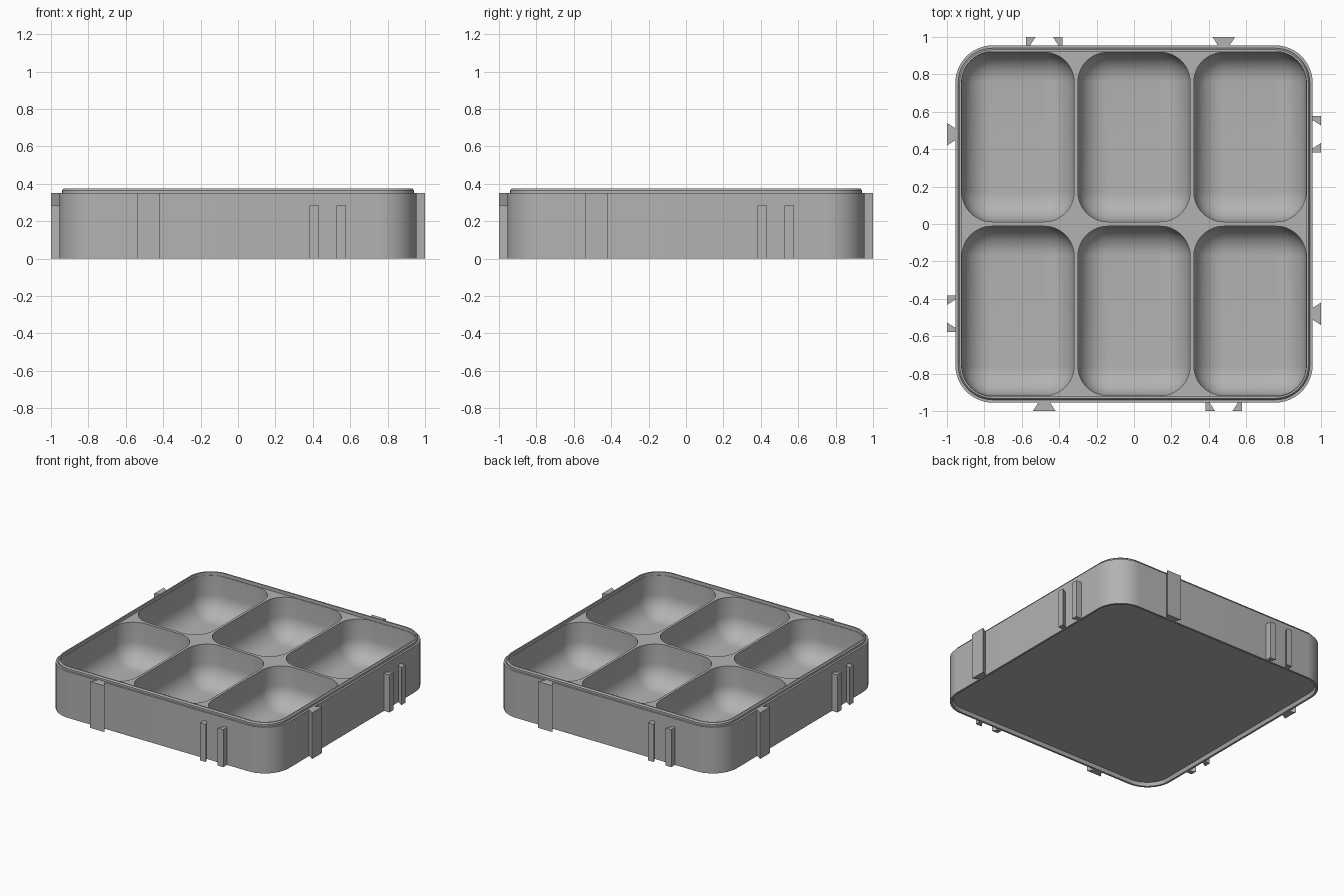
import bpy
import bmesh
from math import sin, cos, pi
from mathutils import Matrix, Vector

if "Cube" in bpy.data.objects:
    bpy.data.objects.remove(bpy.data.objects["Cube"], do_unlink=True)

grey = bpy.data.materials.new("plain grey")
grey.use_nodes = True
colour = (0.45, 0.45, 0.45, 1)
grey.diffuse_color = colour
grey.node_tree.nodes["Principled BSDF"].inputs["Base Color"].default_value = colour


def make_object(name, bm):
    bmesh.ops.recalc_face_normals(bm, faces=bm.faces)
    mesh = bpy.data.meshes.new(name)
    bm.to_mesh(mesh)
    bm.free()
    mesh.materials.append(grey)
    obj = bpy.data.objects.new(name, mesh)
    bpy.context.collection.objects.link(obj)
    return obj


def rounded_rect(hx, hy, r, steps=12):
    pts = []
    for k, (sx, sy) in enumerate([(1, 1), (-1, 1), (-1, -1), (1, -1)]):
        for i in range(steps + 1):
            a = (k + i / steps) * pi / 2
            pts.append((sx * (hx - r) + r * cos(a), sy * (hy - r) + r * sin(a)))
    return pts


def loft(bm, sections, cx=0, cy=0):
    """Skin a stack of rounded rectangles (half x, half y, radius, z)."""
    loops = [[bm.verts.new((cx + x, cy + y, z)) for x, y in rounded_rect(hx, hy, r)]
             for hx, hy, r, z in sections]
    for low, high in zip(loops, loops[1:]):
        n = len(low)
        for i in range(n):
            j = (i + 1) % n
            bm.faces.new((low[i], low[j], high[j], high[i]))
    bm.faces.new(loops[0])
    bm.faces.new(loops[-1])


# Tray body: recessed base, outer wall, stacking lip, top deck
OUTER, RADIUS = 0.955, 0.2
profile = [(0.92, 0.025), (0.93, 0.025), (0.94, 0.0), (OUTER, 0.0), (OUTER, 0.35),
           (0.94, 0.35), (0.94, 0.365), (0.932, 0.375), (0.922, 0.375), (0.922, 0.35)]
bm = bmesh.new()
loft(bm, [(h, h, RADIUS - OUTER + h, z) for h, z in profile])
tray = make_object("tray_body", bm)

# Six pockets with rounded floors
FILLET, FLOOR, HX, HY = 0.155, 0.05, 0.3, 0.453
sections = []
for i in range(11):
    a = i / 10 * pi / 2
    inset = FILLET * (1 - sin(a))
    sections.append((HX - inset, HY - inset, 0.16 - inset, FLOOR + FILLET * (1 - cos(a))))
sections.append((HX, HY, 0.16, 0.45))
bm = bmesh.new()
for cx in (-0.62, 0, 0.62):
    for cy in (-0.465, 0.465):
        loft(bm, sections, cx, cy)
cutter = make_object("pocket_cutter", bm)
cutter.hide_render = True

cut = tray.modifiers.new("pockets", "BOOLEAN")
cut.operation = "DIFFERENCE"
cut.solver = "EXACT"
cut.object = cutter
bpy.context.view_layer.objects.active = tray
tray.select_set(True)
bpy.ops.object.modifier_apply(modifier=cut.name)
bpy.data.objects.remove(cutter, do_unlink=True)
bpy.ops.object.shade_smooth_by_angle(angle=0.5)


# Dovetail connectors on the four sides
def prism(name, outline, height, turn):
    bm = bmesh.new()
    face = bm.faces.new([bm.verts.new((x, y, 0)) for x, y in outline])
    top = bmesh.ops.extrude_face_region(bm, geom=[face])["geom"]
    verts = [v for v in top if isinstance(v, bmesh.types.BMVert)]
    bmesh.ops.translate(bm, verts=verts, vec=Vector((0, 0, height)))
    bm.transform(Matrix.Rotation(turn * pi / 2, 4, "Z"))
    return make_object(name, bm)


BASE, TIP, MID = -0.952, -1.0, 0.48
for turn, side in enumerate(["front", "left", "back", "right"]):
    tail = [(-MID - 0.03, BASE), (-MID - 0.06, TIP), (-MID + 0.06, TIP), (-MID + 0.03, BASE)]
    prism(side + "_dovetail", tail, 0.35, turn)
    for s, label in ((-1, "a"), (1, "b")):
        rail = [(MID + s * d, y) for d, y in
                ((0.097, BASE), (0.097, TIP), (0.047, TIP), (0.077, BASE))]
        prism(side + "_socket_rail_" + label, rail, 0.285, turn)
